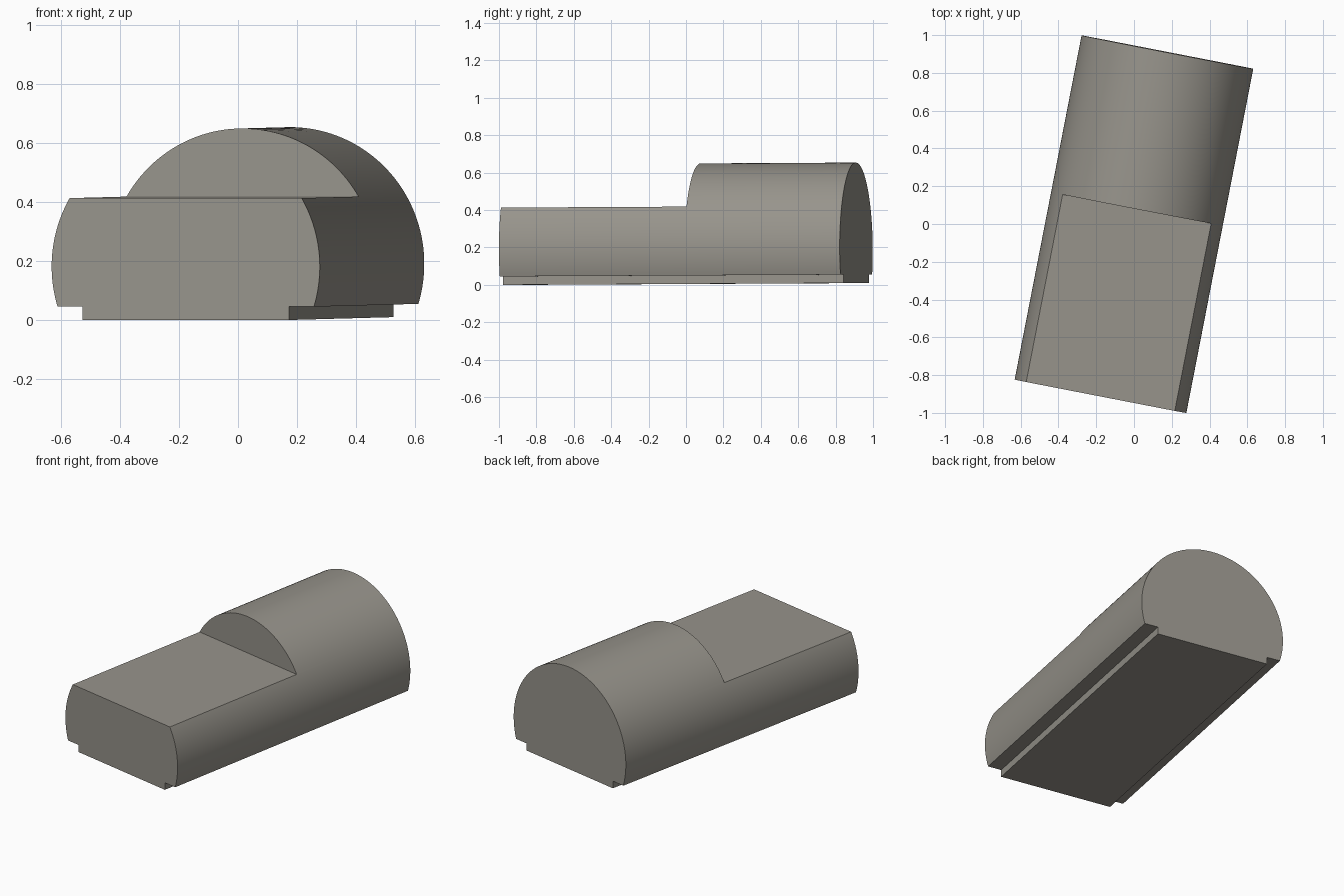
import bpy
import bmesh
from math import asin, cos, sin, pi, radians

default = bpy.data.objects.get("Cube")
if default:
    bpy.data.objects.remove(default, do_unlink=True)

RADIUS, CENTRE_Z = 0.463, 0.181
HALF_LENGTH, CUT_Y = 0.928, 0.083
STEP_Z, FLAT_Z, RAIL_X = 0.045, 0.413, 0.357
SEGMENTS = 96

grey = bpy.data.materials.new("warm grey")
grey.use_nodes = True
colour = (0.31, 0.295, 0.26, 1)
grey.diffuse_color = colour
grey.node_tree.nodes["Principled BSDF"].inputs["Base Color"].default_value = colour


def prism(name, profile, y0, y1):
    """Extrude an x-z outline along y."""
    bm = bmesh.new()
    face = bm.faces.new([bm.verts.new((x, y0, z)) for x, z in profile])
    moved = bmesh.ops.extrude_face_region(bm, geom=[face])["geom"]
    bmesh.ops.translate(bm, vec=(0, y1 - y0, 0),
                        verts=[v for v in moved if isinstance(v, bmesh.types.BMVert)])
    bmesh.ops.recalc_face_normals(bm, faces=bm.faces)
    mesh = bpy.data.meshes.new(name)
    bm.to_mesh(mesh)
    bm.free()
    mesh.materials.append(grey)
    obj = bpy.data.objects.new(name, mesh)
    bpy.context.collection.objects.link(obj)
    return obj


# Round-topped body with a narrower foot underneath
start = asin((STEP_Z - CENTRE_Z) / RADIUS)
angles = [start + (pi - 2 * start) * i / SEGMENTS for i in range(SEGMENTS + 1)]
arc = [(RADIUS * cos(a), CENTRE_Z + RADIUS * sin(a)) for a in angles]
foot = [(-RAIL_X, STEP_Z), (-RAIL_X, 0), (RAIL_X, 0), (RAIL_X, STEP_Z)]
body = prism("rounded_body", arc + foot, -HALF_LENGTH, HALF_LENGTH)

# Flat deck cut into the front half
cutter = prism("deck_cutter", [(-1, FLAT_Z), (1, FLAT_Z), (1, 1), (-1, 1)], -2, CUT_Y)
cutter.hide_render = True
cut = body.modifiers.new("deck_cut", 'BOOLEAN')
cut.operation = 'DIFFERENCE'
cut.solver = 'EXACT'
cut.object = cutter

bpy.ops.object.select_all(action='DESELECT')
body.select_set(True)
bpy.context.view_layer.objects.active = body
bpy.ops.object.modifier_apply(modifier=cut.name)
bpy.data.objects.remove(cutter, do_unlink=True)
bpy.ops.object.shade_smooth_by_angle(angle=radians(30))

# Slight nose-down pitch and turned heading
body.rotation_euler = (radians(0.3), 0, radians(-11))
body.location.z = 0.005
